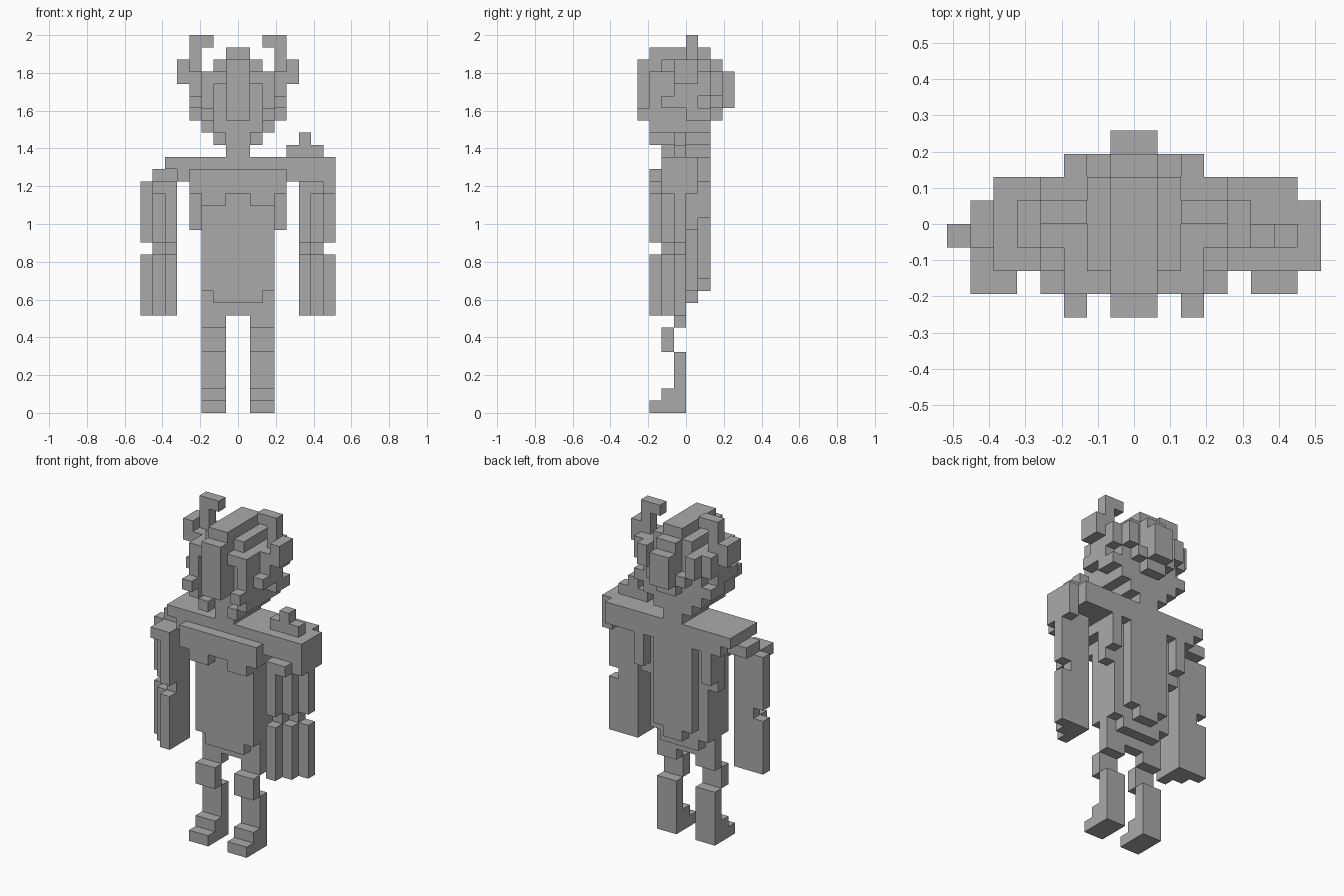
import bpy
import bmesh
import math
from itertools import product
from mathutils import Vector

UNIT = 2 / 31
AXES = [Vector(a) for a in ((1, 0, 0), (0, 1, 0), (0, 0, 1))]

default_cube = bpy.data.objects.get("Cube")
if default_cube:
    bpy.data.objects.remove(default_cube, do_unlink=True)

grey = bpy.data.materials.new("plain_grey")
grey.use_nodes = True
grey.diffuse_color = (0.4, 0.4, 0.4, 1)
grey.node_tree.nodes["Principled BSDF"].inputs["Base Color"].default_value = grey.diffuse_color

parts = {}
occupied = set()


def add_part(name, *boxes):
    """Collect the grid cells of a part; each box is an x, a y and a z range."""
    cells = set()
    for x_range, y_range, z_range in boxes:
        cells.update(product(range(*x_range), range(*y_range), range(*z_range)))
    cells -= occupied
    occupied.update(cells)
    parts[name] = cells


def add_pair(name, *boxes):
    """Add a left part and its mirror image on the right."""
    add_part("left_" + name, *boxes)
    mirrored = [((-x[1], -x[0]), y, z) for x, y, z in boxes]
    add_part("right_" + name, *mirrored)


def build_part(name, cells):
    """Skin the cells, leaving out faces hidden against any neighbour."""
    mesh_builder = bmesh.new()
    for cell in cells:
        centre = Vector(cell) + Vector((0.5, 0.5, 0.5))
        for index, side in product(range(3), (-1, 1)):
            normal = AXES[index] * side
            neighbour = tuple(int(c) for c in Vector(cell) + normal)
            if neighbour in occupied:
                continue
            u = AXES[(index + 1) % 3] / 2
            v = AXES[(index + 2) % 3] / 2 * side
            middle = centre + normal / 2
            corners = (middle - u - v, middle + u - v, middle + u + v, middle - u + v)
            mesh_builder.faces.new([mesh_builder.verts.new(c * UNIT) for c in corners])
    bmesh.ops.remove_doubles(mesh_builder, verts=mesh_builder.verts, dist=UNIT / 100)
    bmesh.ops.dissolve_limit(mesh_builder, angle_limit=math.radians(1),
                             verts=mesh_builder.verts, edges=mesh_builder.edges)
    mesh = bpy.data.meshes.new(name)
    mesh_builder.to_mesh(mesh)
    mesh_builder.free()
    mesh.materials.append(grey)
    bpy.context.collection.objects.link(bpy.data.objects.new(name, mesh))


# Stepped feet, shins, knees and thighs
add_pair("foot", ((1, 3), (-3, 0), (0, 1)), ((1, 3), (-2, 0), (1, 2)))
add_pair("shin", ((1, 3), (-1, 0), (2, 5)))
add_pair("knee", ((1, 3), (-2, -1), (5, 7)))
add_pair("thigh", ((1, 3), (-1, 0), (7, 8)))

# Torso with a stepped lower hem
add_part("pelvis", ((-3, 3), (-1, 0), (8, 10)))
add_part(
    "torso",
    ((-3, 3), (-2, 1), (10, 21)),
    ((-2, 2), (-2, 1), (9, 10)),
)

# Chest plate with two lower tabs
add_part("chest_plate", ((-4, 4), (-3, -2), (18, 20)))
add_pair("chest_tab", ((1, 3), (-3, -2), (17, 18)))

# Long back panel and the side flaps beneath the shoulders
add_part(
    "back_panel",
    ((-2, 2), (1, 2), (11, 21)),
    ((-1, 1), (1, 2), (10, 11)),
)
add_pair(
    "side_flap",
    ((3, 4), (0, 1), (15, 19)),
    ((3, 4), (1, 2), (16, 19)),
)

# Shoulder yoke, with a heavier cap on the left
add_part(
    "shoulder_yoke",
    ((-6, 7), (-2, 2), (20, 21)),
    ((-5, 5), (-2, 2), (19, 20)),
    ((-7, -5), (-1, 1), (19, 20)),
    ((-4, 4), (-2, 1), (18, 19)),
)
add_part(
    "left_shoulder_cap",
    ((5, 8), (-2, 1), (19, 21)),
    ((5, 7), (1, 2), (19, 21)),
    ((7, 8), (-2, 1), (18, 19)),
)
add_part(
    "left_shoulder_spike",
    ((4, 7), (-1, 0), (21, 22)),
    ((5, 6), (-1, 0), (22, 23)),
)

# Arms stepping back towards the outside, narrower at the elbow
for label, bottom, top, inset in (
    ("forearm", 8, 13, 0),
    ("elbow", 13, 14, 1),
    ("upper_arm", 14, 19, 0),
):
    columns = [
        ((5 + step, 6 + step), (-3 + step + inset, 0), (bottom, top))
        for step in range(3 - inset)
    ]
    add_pair(label, *columns)
add_pair("arm_cap", ((5, 7), (-3, 0), (18, 19)))

# Neck and jaw
add_part("neck", ((-1, 1), (-2, 2), (21, 22)))
add_part(
    "jaw",
    ((-2, 2), (-2, 2), (22, 23)),
    ((-3, 3), (-2, 2), (23, 24)),
)
add_pair(
    "tusk",
    ((1, 2), (-3, -2), (22, 23)),
    ((2, 3), (-3, -2), (23, 25)),
    ((2, 3), (-4, -3), (24, 25)),
)

# Skull with a raised ridge from the face over the top to the back
add_part(
    "skull",
    ((-3, 3), (-2, 2), (24, 28)),
    ((-2, 2), (-2, 2), (28, 29)),
)
add_part(
    "head_ridge",
    ((-1, 1), (-4, -2), (24, 29)),
    ((-1, 1), (-3, 2), (29, 30)),
    ((-1, 1), (2, 3), (24, 29)),
    ((-1, 1), (3, 4), (25, 28)),
)

# Eye frames, cheeks and lumps at the back of the head
add_pair(
    "eye_frame",
    ((2, 3), (-3, -2), (25, 28)),
    ((1, 2), (-3, -2), (27, 28)),
)
add_pair(
    "cheek",
    ((3, 4), (0, 2), (24, 25)),
    ((3, 4), (-2, 1), (25, 26)),
    ((3, 4), (-1, 2), (26, 28)),
)
add_pair(
    "head_lump",
    ((2, 3), (2, 3), (26, 28)),
    ((1, 2), (2, 3), (25, 26)),
)

# Horns curling in towards the top
add_pair(
    "horn",
    ((4, 5), (-1, 1), (27, 29)),
    ((3, 4), (0, 1), (28, 30)),
    ((2, 4), (0, 1), (30, 31)),
)

for part_name, part_cells in parts.items():
    build_part(part_name, part_cells)
